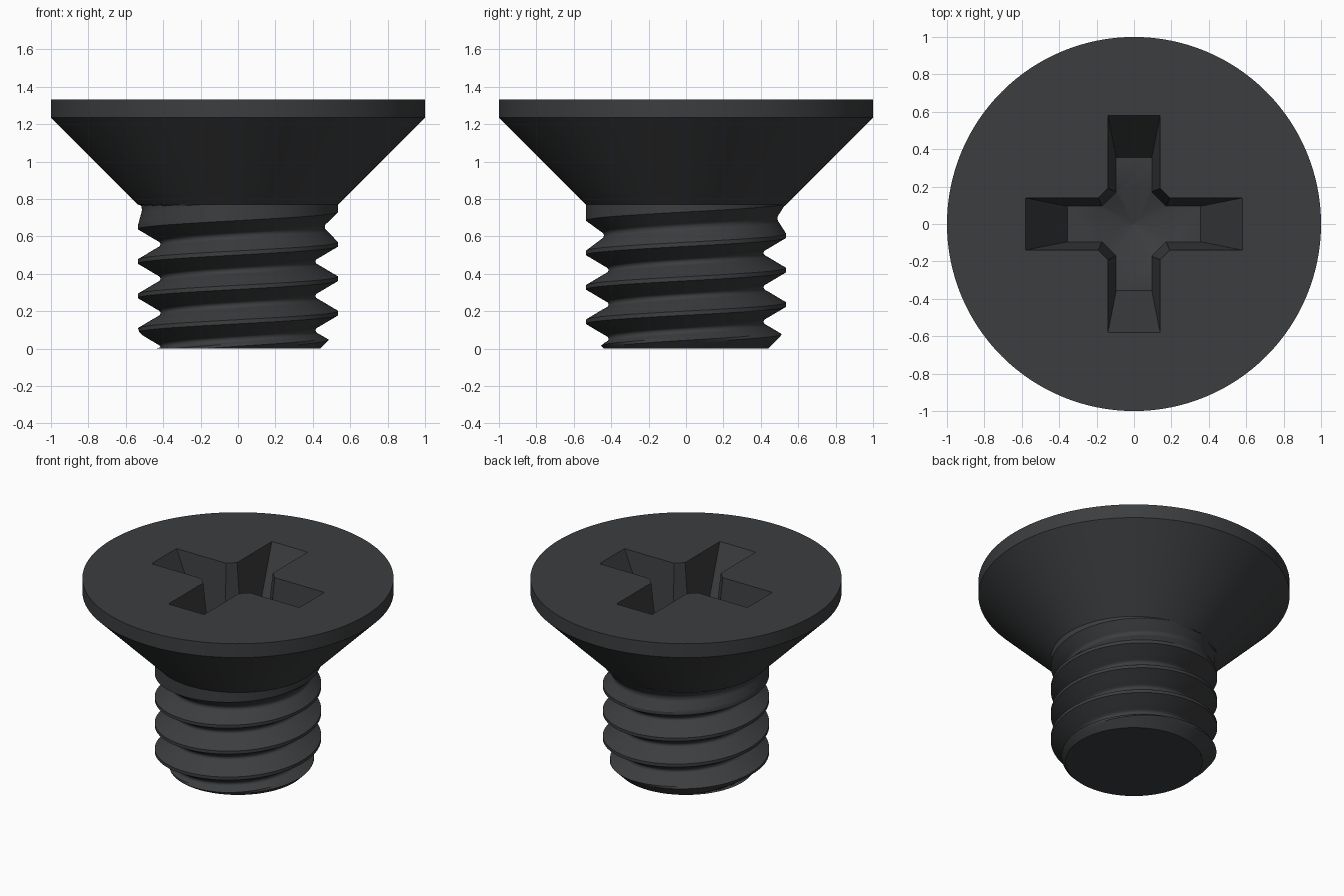
import bpy, bmesh
from math import pi, cos, sin

if "Cube" in bpy.data.objects:
    bpy.data.objects.remove(bpy.data.objects["Cube"])

PITCH, MAJOR, NECK_Z, TOP = 0.184, 0.535, 0.77, 1.333
SEG = 128

metal = bpy.data.materials.new("dark_metal")
metal.diffuse_color = (0.045, 0.047, 0.05, 1)
metal.use_nodes = True
metal.node_tree.nodes["Principled BSDF"].inputs["Base Color"].default_value = metal.diffuse_color


def make(name, bm, mat=True):
    bmesh.ops.recalc_face_normals(bm, faces=bm.faces)
    me = bpy.data.meshes.new(name)
    bm.to_mesh(me)
    bm.free()
    ob = bpy.data.objects.new(name, me)
    bpy.context.collection.objects.link(ob)
    if mat:
        me.materials.append(metal)
    return ob


def loft(rings):
    """Closed solid through rings of equal point count."""
    bm = bmesh.new()
    loops = [[bm.verts.new(p) for p in r] for r in rings]
    n = len(loops[0])
    for a, b in zip(loops, loops[1:]):
        for i in range(n):
            j = (i + 1) % n
            bm.faces.new((a[i], a[j], b[j], b[i]))
    bm.faces.new(loops[0])
    bm.faces.new(loops[-1])
    return bm


def circle(r, z, n=SEG):
    return [(r * cos(2 * pi * i / n), r * sin(2 * pi * i / n), z) for i in range(n)]


def cross(length, width, corner, z):
    """Plus-shaped outline with bevelled inner corners."""
    pts = []
    for c, s in ((1, 0), (0, 1), (-1, 0), (0, -1)):
        for x, y in ((corner, -width), (length, -width), (length, width), (corner, width)):
            pts.append((x * c - y * s, x * s + y * c, z))
    return pts


def smooth(ob):
    bpy.ops.object.select_all(action='DESELECT')
    ob.select_set(True)
    bpy.context.view_layer.objects.active = ob
    bpy.ops.object.shade_smooth_by_angle(angle=0.5)


# Countersunk head
head = make("head", loft([circle(MAJOR, NECK_Z), circle(1, 1.235), circle(1, TOP)]))

# Cross recess: tapered plus with a conical centre
FLOOR, EXTRA = 0.88, 0.05
k = EXTRA / (TOP - FLOOR)
recess = make("recess_cutter", loft([
    cross(0.355, 0.095, 0.172, FLOOR),
    cross(0.58 + 0.225 * k, 0.14 + 0.045 * k, 0.19 + 0.018 * k, TOP + EXTRA)]), False)
tip = make("recess_tip_cutter", loft([circle(0.002, 0.79, 48), circle(0.197, FLOOR, 48),
                                      circle(0.197, FLOOR + 0.002, 48)]), False)
bpy.context.view_layer.objects.active = head
for cutter in (recess, tip):
    mod = head.modifiers.new("cut", 'BOOLEAN')
    mod.object, mod.operation, mod.solver = cutter, 'DIFFERENCE', 'EXACT'
    bpy.ops.object.modifier_apply(modifier=mod.name)
    bpy.data.objects.remove(cutter)

# Open the underside where the shank joins
bm = bmesh.new()
bm.from_mesh(head.data)
under = [f for f in bm.faces if all(v.co.z < NECK_Z + 0.001 for v in f.verts)]
bmesh.ops.delete(bm, geom=under, context='FACES')
bm.to_mesh(head.data)
bm.free()
smooth(head)

# Threaded shank: grid rows follow the helix, so crests stay crisp
GROOVE = [(0, 0.12), (0.007, 0.119), (0.013, 0.115), (0.019, 0.106), (0.025, 0.095),
          (0.039, 0.071), (0.053, 0.0475), (0.067, 0.024), (0.081, 0.0)]
steps = [(-u, d) for u, d in GROOVE[:0:-1]] + GROOVE
N = len(steps)
TURNS = 9
bm = bmesh.new()
columns = []
for j in range(SEG):
    t = j / SEG
    col, last = [], None
    for row in range(N * TURNS):
        turn, i = divmod(row, N)
        u, depth = steps[i]
        root = 0.19 - PITCH * 3.5 + PITCH * (turn + t)
        z = root + u
        depth *= max(0, min(1, (0.78 - root) / 0.22))      # run-out under the head
        if z <= 0:      # radius where the thread meets the flat end
            zc = 0.0
            r = 0.44 if abs(root) > 0.03 else 0.42
        elif z >= NECK_Z:
            zc, r = NECK_Z, MAJOR
        else:
            zc, r = z, min(MAJOR - depth, 0.44 + z)
        if last is None or zc != last:
            v = bm.verts.new((r * cos(2 * pi * t), r * sin(2 * pi * t), zc))
            last = zc
        col.append(v)
    columns.append(col)
for j in range(SEG):
    a, b = columns[j], columns[(j + 1) % SEG]
    shift = N if j == SEG - 1 else 0
    for row in range(N * TURNS - 1):
        q = [a[row], b[min(row + shift, N * TURNS - 1)],
             b[min(row + 1 + shift, N * TURNS - 1)], a[row + 1]]
        q = list(dict.fromkeys(q))
        if len(q) > 2:
            bm.faces.new(q)
bm.faces.new([c[0] for c in columns])
smooth(make("threaded_shank", bm))
